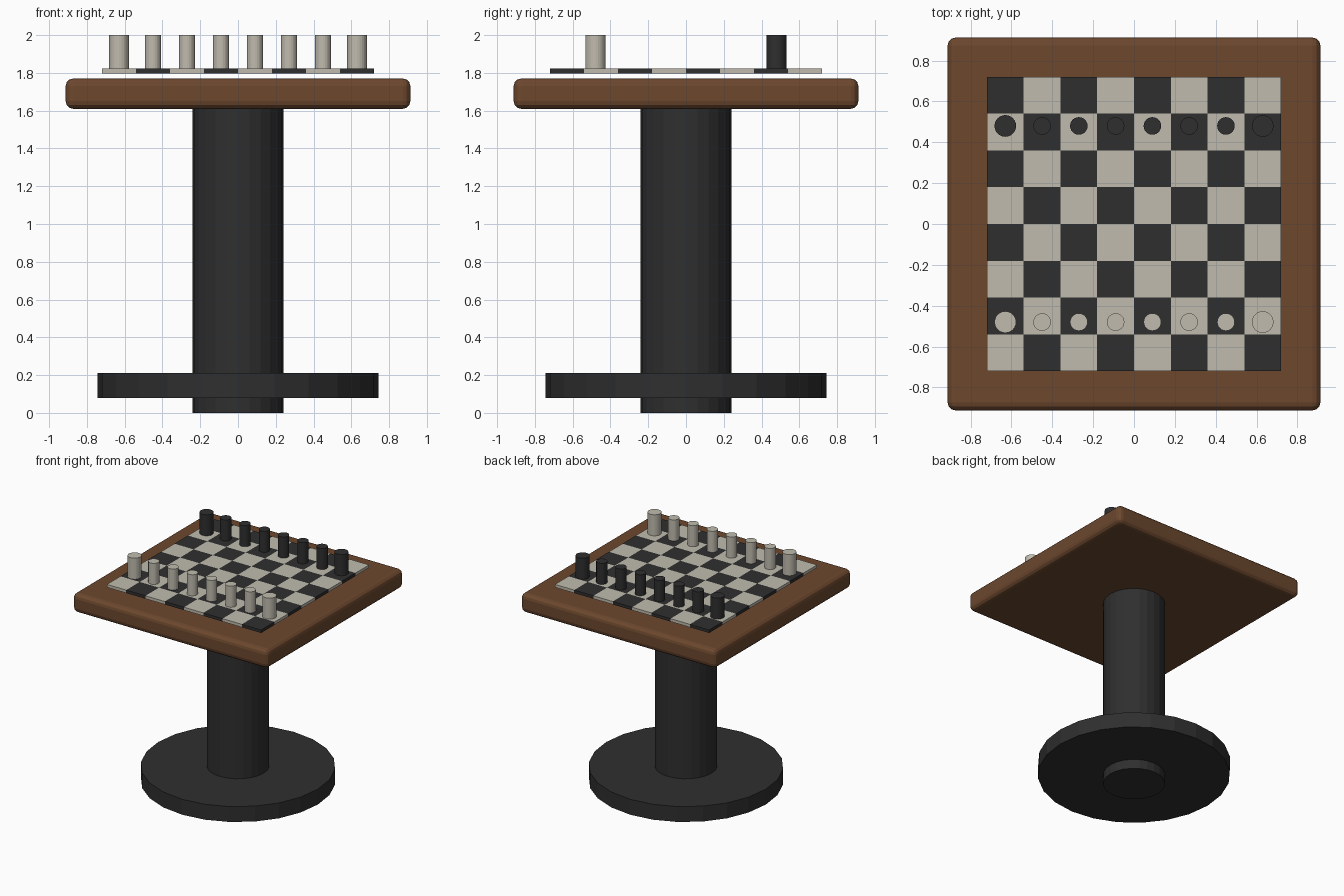
import bpy

if "Cube" in bpy.data.objects:
    bpy.data.objects.remove(bpy.data.objects["Cube"])


def material(name, rgb):
    m = bpy.data.materials.new(name)
    m.diffuse_color = (*rgb, 1.0)
    m.use_nodes = True
    m.node_tree.nodes["Principled BSDF"].inputs["Base Color"].default_value = m.diffuse_color
    return m


WOOD = material("brown wood", (0.15, 0.064, 0.027))
DARK = material("charcoal", (0.028, 0.028, 0.028))
LIGHT = material("pale stone", (0.53, 0.50, 0.43))


def finish(name, mat):
    ob = bpy.context.object
    ob.name = name
    ob.data.materials.append(mat)
    return ob


def cylinder(name, x, y, z0, z1, radius, mat, sides=24):
    bpy.ops.mesh.primitive_cylinder_add(
        vertices=sides, radius=radius, depth=z1 - z0,
        location=(x, y, (z0 + z1) / 2), rotation=(0, 0, 0))
    return finish(name, mat)


def box(name, x, y, z0, z1, width, mat):
    bpy.ops.mesh.primitive_cube_add(size=1, location=(x, y, (z0 + z1) / 2))
    ob = finish(name, mat)
    ob.scale = (width, width, z1 - z0)
    bpy.ops.object.transform_apply(location=False, rotation=False, scale=True)
    return ob


# Pedestal: round foot plate and column
cylinder("foot_plate", 0, 0, 0.08, 0.21, 0.745, DARK)
cylinder("column", 0, 0, 0.0, 1.62, 0.24, DARK)

# Table top with rounded edges
top = box("table_top", 0, 0, 1.61, 1.77, 1.825, WOOD)
bevel = top.modifiers.new("rounded_edges", 'BEVEL')
bevel.width = 0.04
bevel.segments = 3

# Chequered squares, raised just above the table top
CELL = 0.18
for col in range(8):
    for row in range(8):
        mat = LIGHT if (col + row) % 2 == 0 else DARK
        box(f"square_{col}_{row}", (col - 3.5) * CELL, (row - 3.5) * CELL,
            1.797, 1.822, CELL, mat)

# One row of pegs on each side, wider at the ends
for side, y, mat in (("light", -0.48, LIGHT), ("dark", 0.48, DARK)):
    for col in range(8):
        radius = 0.053 if col in (0, 7) else 0.043
        cylinder(f"{side}_peg_{col}", (col - 3.5) * CELL, y,
                 1.82, 2.0, radius, mat)
